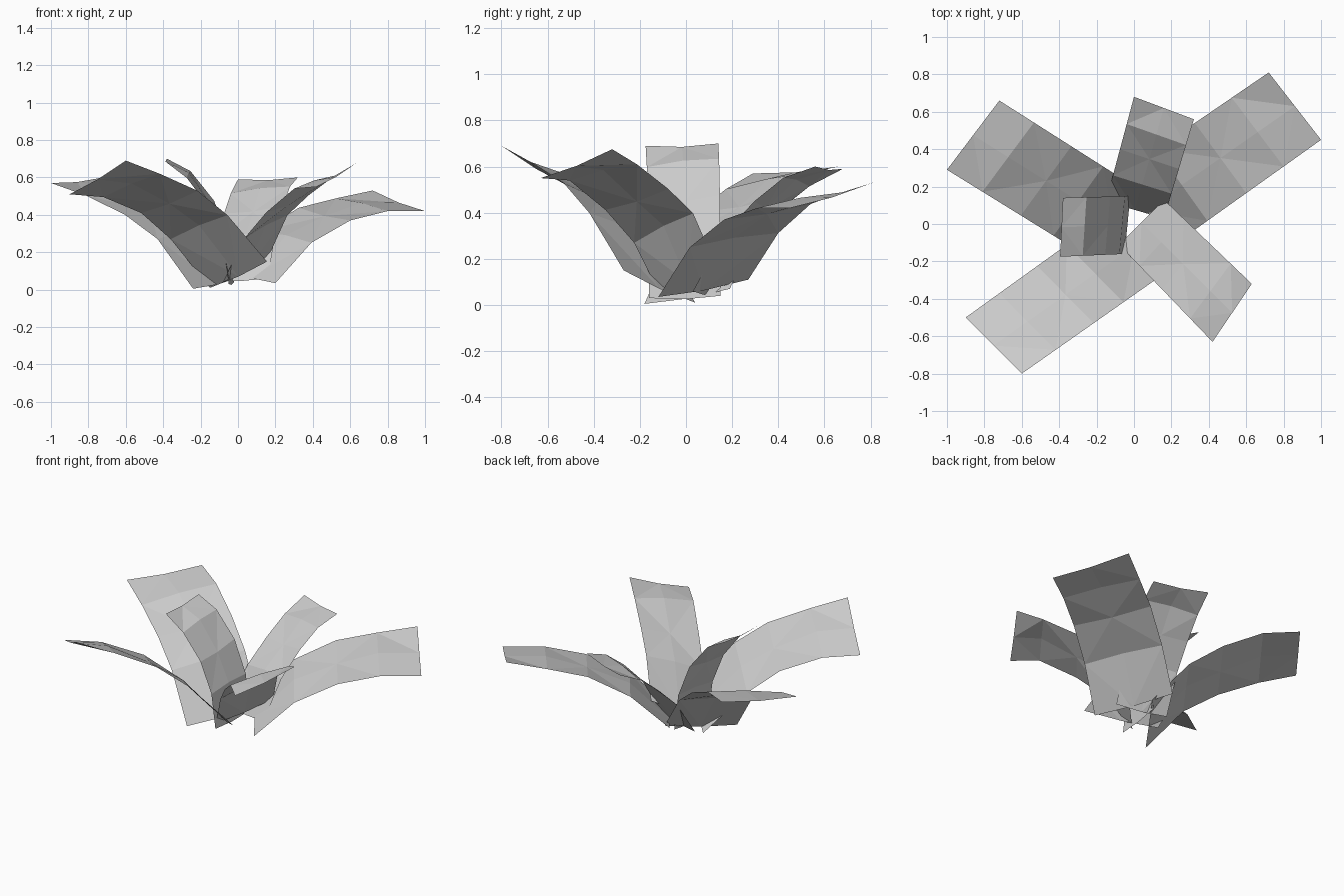
import bpy
from mathutils import Vector

cube = bpy.data.objects.get("Cube")
if cube:
    bpy.data.objects.remove(cube, do_unlink=True)

# One plain pale grey for every leaf
grey = bpy.data.materials.new("pale grey")
grey.use_nodes = True
tone = (0.6, 0.6, 0.6, 1)
grey.diffuse_color = tone
grey.node_tree.nodes["Principled BSDF"].inputs["Base Color"].default_value = tone


def edge_path(root, tip, reach, rise):
    """Points along one long edge: reach moves outward, rise moves upward."""
    root, tip = Vector(root), Vector(tip)
    path = []
    for out, up in zip((0, *reach, 1), (0, *rise, 1)):
        point = root.lerp(tip, out)
        point.z = root.z + (tip.z - root.z) * up
        path.append(point)
    return path


def leaf(name, roots, tips, reach, rises, crease=0.01):
    """A broad single-sided strip, arched outward, with a faint centre crease."""
    sides = [edge_path(r, t, reach, up) for r, t, up in zip(roots, tips, rises)]
    verts = []
    for row, (a, b) in enumerate(zip(*sides)):
        middle = (a + b) / 2
        middle.z += crease * (1 if row % 2 else -1)
        verts += [a, middle, b]
    rows = len(sides[0])
    faces = []
    for row in range(rows - 1):
        for col in range(2):
            i = row * 3 + col
            a, b, c, d = i, i + 1, i + 4, i + 3
            # Diagonals alternate so the facets catch the light unevenly
            if (row + col) % 2:
                faces += [(a, b, c), (a, c, d)]
            else:
                faces += [(a, b, d), (b, c, d)]
    mesh = bpy.data.meshes.new(name)
    mesh.from_pydata(verts, [], faces)
    mesh.materials.append(grey)
    obj = bpy.data.objects.new(name, mesh)
    bpy.context.collection.objects.link(obj)
    return obj


# Long low leaves
leaf("back_left_leaf",
     roots=[(.2, -.12, .035), (-.07, .27, .11)],
     tips=[(1, .45, .42), (.72, .81, .53)],
     reach=(.24, .5, .75),
     rises=[(.56, .87, 1), (.48, .78, .9)])

leaf("back_right_leaf",
     roots=[(.02, .19, .07), (-.24, -.18, .005)],
     tips=[(-.72, .66, .6), (-1, .29, .57)],
     reach=(.25, .48, .75),
     rises=[(.49, .75, .95), (.47, .7, .88)])

leaf("front_right_leaf",
     roots=[(-.15, .04, .01), (.155, -.27, .15)],
     tips=[(-.9, -.5, .51), (-.6, -.8, .69)],
     reach=(.28, .49, .76),
     rises=[(.52, .8, .97), (.46, .7, .87)])

# Shorter steeper leaves
leaf("front_left_leaf",
     roots=[(-.08, -.11, .04), (.16, .13, .17)],
     tips=[(.42, -.63, .55), (.63, -.32, .675)],
     reach=(.22, .46, .76),
     rises=[(.45, .73, .98), (.45, .66, .87)])

leaf("back_leaf",
     roots=[(.16, .03, .06), (-.15, .12, .05)],
     tips=[(.32, .56, .6), (0, .68, .59)],
     reach=(.25, .5, .74),
     rises=[(.45, .72, .91), (.41, .66, .86)])

leaf("upright_right_leaf",
     roots=[(-.05, -.16, .03), (-.02, .15, .04)],
     tips=[(-.395, -.175, .69), (-.38, .14, .7)],
     reach=(.08, .3, .65),
     rises=[(.33, .62, .86), (.35, .66, .9)])
